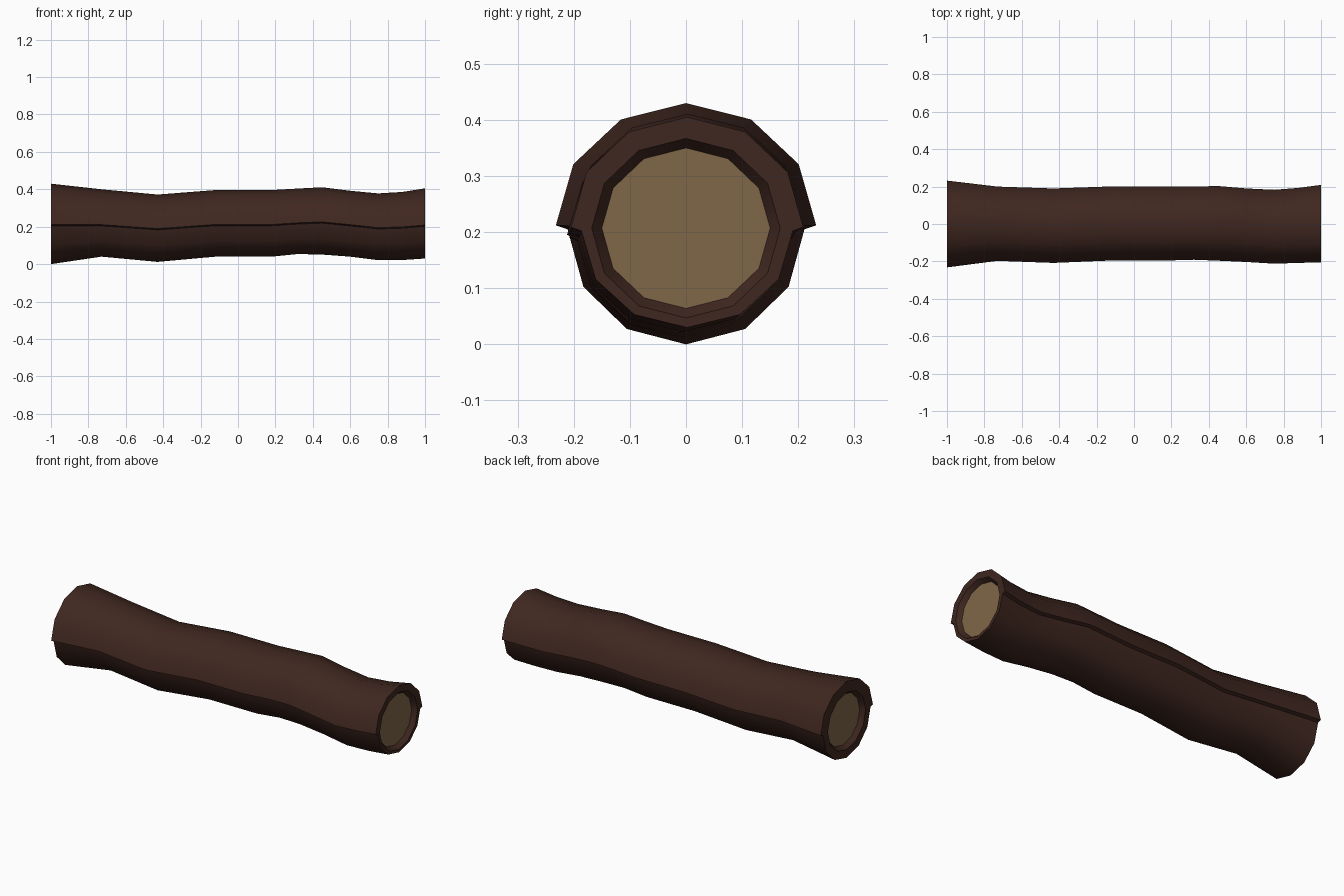
import bpy, bmesh
from math import sin, cos, pi

if "Cube" in bpy.data.objects:
    bpy.data.objects.remove(bpy.data.objects["Cube"])


def material(name, rgb):
    m = bpy.data.materials.new(name)
    m.diffuse_color = (*rgb, 1)
    m.use_nodes = True
    m.node_tree.nodes["Principled BSDF"].inputs["Base Color"].default_value = m.diffuse_color
    return m


bark = material("dark_bark", (0.05, 0.02, 0.014))
wood = material("cut_wood", (0.21, 0.135, 0.064))

# stations along the log: x, top z, seam z, bottom z, y max, y min
STATIONS = [
    (-1.00, .430, .212, .000, .232, -.232),
    (-0.73, .400, .211, .040, .200, -.197),
    (-0.43, .372, .190, .012, .190, -.208),
    (-0.12, .396, .212, .040, .201, -.195),
    (0.18, .396, .212, .040, .201, -.195),
    (0.32, .404, .221, .054, .200, -.191),
    (0.45, .411, .226, .051, .203, -.196),
    (0.60, .392, .211, .040, .190, -.203),
    (0.75, .378, .195, .021, .183, -.212),
    (0.88, .386, .199, .022, .193, -.208),
    (1.00, .405, .209, .030, .209, -.205),
]


def outer_ring(bm, x, top, seam, bottom, y1, y0):
    # wider upper half overhanging a narrower lower half
    yc, ry = (y1 + y0) / 2, (y1 - y0) / 2
    pts = [(yc + ry * cos(i * pi / 6), seam + (top - seam) * sin(i * pi / 6)) for i in range(7)]
    low = ry * 0.91
    pts += [(yc + low * cos(i * pi / 6), seam - .007 + (seam - .007 - bottom) * sin(i * pi / 6))
            for i in range(6, 13)]
    return [bm.verts.new((x, y, z)) for y, z in pts]


def end_ring(bm, x, ry, rz):
    # same 14-point order as the bark, seam points doubled
    angles = list(range(7)) + list(range(6, 13))
    return [bm.verts.new((x, ry * cos(a * pi / 6), .207 + rz * sin(a * pi / 6))) for a in angles]


bm = bmesh.new()
rings = [outer_ring(bm, *s) for s in STATIONS]
# end rims turning into shallow tapered recesses
rings = ([end_ring(bm, -.975, .150, .143), end_ring(bm, -1, .168, .160)] + rings
         + [end_ring(bm, 1, .168, .160), end_ring(bm, .975, .150, .143)])
for a, b in zip(rings, rings[1:]):
    for i in range(14):
        j = (i + 1) % 14
        bm.faces.new((a[i], a[j], b[j], b[i]))
# cut wood faces
for r in (rings[0], rings[-1]):
    bm.faces.new(r).material_index = 1
bmesh.ops.remove_doubles(bm, verts=bm.verts, dist=1e-5)
bmesh.ops.recalc_face_normals(bm, faces=bm.faces)

mesh = bpy.data.meshes.new("log")
bm.to_mesh(mesh)
bm.free()
mesh.materials.append(bark)
mesh.materials.append(wood)
log = bpy.data.objects.new("log", mesh)
bpy.context.collection.objects.link(log)
bpy.context.view_layer.objects.active = log
log.select_set(True)
bpy.ops.object.shade_smooth_by_angle(angle=0.56)
